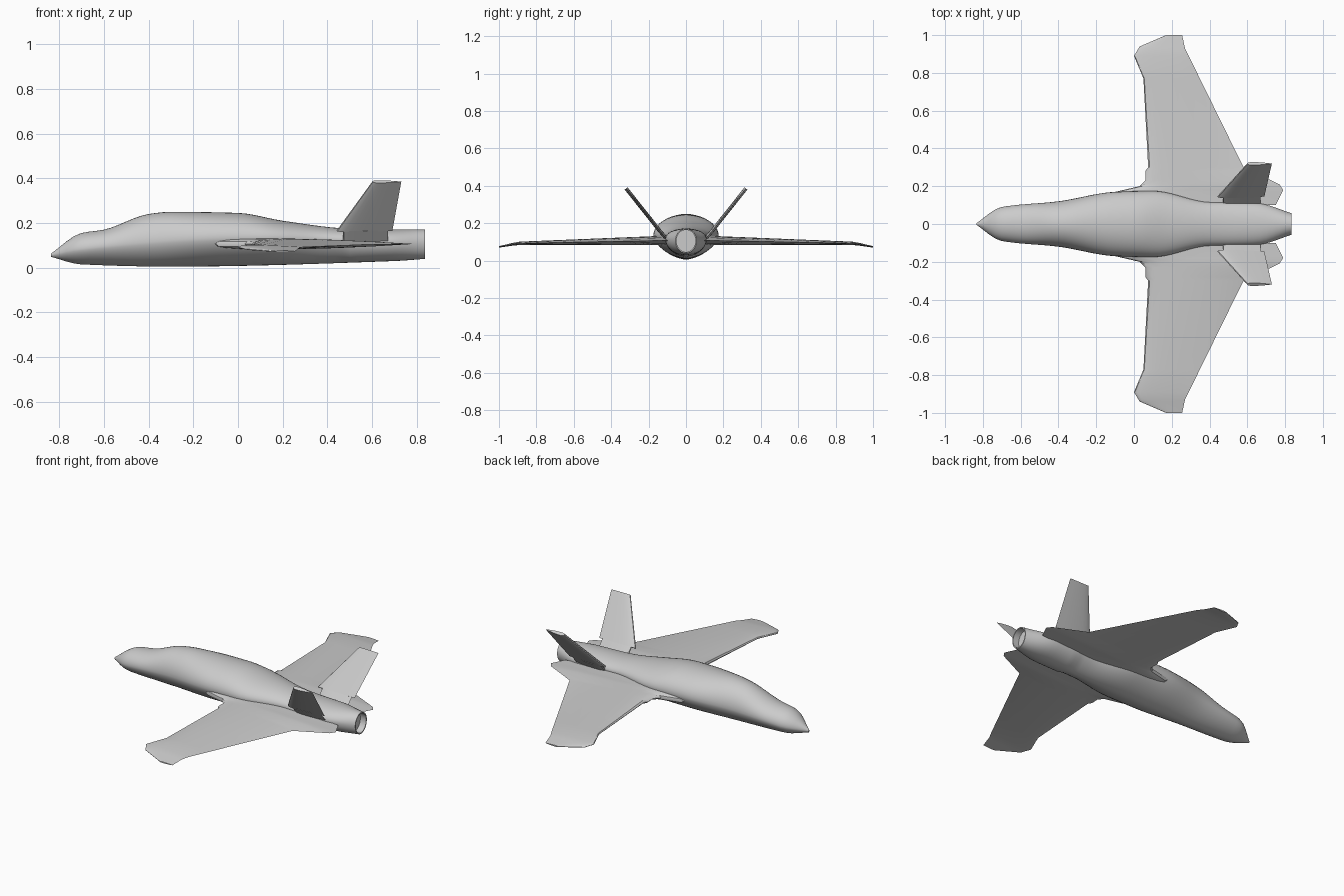
import bpy, bmesh, math
from mathutils import Vector

if "Cube" in bpy.data.objects:
    bpy.data.objects.remove(bpy.data.objects["Cube"], do_unlink=True)

grey = bpy.data.materials.new("airframe_grey")
grey.use_nodes = True
colour = (.6, .6, .6, 1)
grey.diffuse_color = colour
grey.node_tree.nodes["Principled BSDF"].inputs["Base Color"].default_value = colour


def loft(name, sections):
    """Skin a row of closed sections and cap both ends."""
    bm = bmesh.new()
    rings = [[bm.verts.new(point) for point in section] for section in sections]
    for ring, following in zip(rings, rings[1:]):
        for i in range(len(ring)):
            bm.faces.new((ring[i - 1], ring[i], following[i], following[i - 1]))
    for end in (rings[0], rings[-1]):
        bm.faces.new(end)
    bmesh.ops.recalc_face_normals(bm, faces=bm.faces)
    mesh = bpy.data.meshes.new(name)
    bm.to_mesh(mesh)
    bm.free()
    mesh.materials.append(grey)
    obj = bpy.data.objects.new(name, mesh)
    bpy.context.collection.objects.link(obj)
    bpy.ops.object.select_all(action='DESELECT')
    obj.select_set(True)
    bpy.context.view_layer.objects.active = obj
    bpy.ops.object.shade_smooth_by_angle(angle=math.radians(35))


def sample(keys, at, smooth):
    """Read a profile: straight between keys, or eased without overshoot."""
    slopes = [(b[1] - a[1]) / (b[0] - a[0]) for a, b in zip(keys, keys[1:])]
    tangents = [slopes[0]]
    for before, after in zip(slopes, slopes[1:]):
        same_way = before * after > 0
        tangents.append(2 * before * after / (before + after) if same_way else 0)
    tangents.append(slopes[-1])
    last = len(slopes) - 1
    i = next((i for i in range(last) if at <= keys[i + 1][0]), last)
    (start, low), (stop, high) = keys[i], keys[i + 1]
    span = stop - start
    t = (at - start) / span
    straight = low + (high - low) * t
    if not smooth:
        return straight
    enter = tangents[i] - slopes[i]
    leave = tangents[i + 1] - slopes[i]
    return straight + span * t * (1 - t) * (enter * (1 - t) - leave * t)


# Fuselage profiles along its length
nose, tail = -.835, .835
half_width = [(-.84, 0), (-.7, .09), (-.4, .12), (-.1, .17), (.1, .175),
              (.4, .115), (.65, .11), (.84, .055)]
top_line = [(-.84, .06), (-.7, .155), (-.6, .17), (-.4, .24), (-.3, .25),
            (0, .245), (.2, .21), (.5, .175), (.84, .17)]
belly_line = [(-.84, .05), (-.7, .015), (-.3, .005), (.7, .03), (.84, .04)]
chine_line = [(-.84, .055), (-.7, .085), (0, .135), (.3, .13), (.84, .107)]


def body_ring(x):
    """Round upper half over a fuller lower half that meets it at a chine."""
    width, top, belly, chine = (sample(profile, x, True) for profile in
                                (half_width, top_line, belly_line, chine_line))
    fullness = 1.2 if x < .5 else 1
    sides = 40
    ring = []
    for i in range(sides):
        angle = math.tau * i / sides
        across, up = math.cos(angle), math.sin(angle)
        if up < 0:
            across = math.copysign(abs(across) ** fullness, across)
            height = -(chine - belly) * abs(up) ** fullness
        else:
            height = (top - chine) * up
        ring.append(Vector((x, width * across, chine + height)))
    return ring


steps = 50
fuselage = [body_ring(nose + (tail - nose) * i / steps) for i in range(steps + 1)]

# Nozzle lip and recess at the tail
rim = fuselage[-1]
centre = sum(rim, Vector()) / len(rim)
lip = [point.lerp(centre, .1) for point in rim]
recess = [point - Vector((.04, 0, 0)) for point in lip]
loft("fuselage", fuselage + [lip, recess])


def airfoil(front, back, up, thickness):
    """Thin foil outline between two edge points, thickened along up."""
    front, back, up = Vector(front), Vector(back), Vector(up).normalized()
    upper, lower = [], []
    cuts = 8
    for i in range(1, cuts):
        along = (i / cuts) ** 2
        swell = math.sin(math.pi * math.sqrt(along)) ** .8
        middle = front.lerp(back, along)
        offset = up * thickness * swell / 2
        upper.append(middle + offset)
        lower.append(middle - offset)
    return [front] + upper + [back] + lower[::-1]


# Wing outline with the root strake, as edge positions over the half span
leading_edge = [(.1, -.12), (.17, -.1), (.2, .03), (.23, .06), (.28, .06),
                (.3, .075), (.77, .05), (.89, 0), (.94, .03), (1, .17)]
trailing_edge = [(.1, .75), (.18, .79), (.21, .77), (.3, .58), (.93, .27), (1, .255)]
spans = sorted({key[0] for key in leading_edge + trailing_edge})


def wing_section(span, sign):
    """Foil that thins towards a drooped tip."""
    droop = max(0, span - .9) / 6
    height = .11 - span / 50 - droop
    thickness = .055 - span / 24 - droop / 3
    front = sample(leading_edge, span, False)
    back = sample(trailing_edge, span, False)
    return airfoil((front, sign * span, height), (back, sign * span, height),
                   (0, 0, 1), thickness)


def fin_section(front, back, span, height, sign):
    """Foil lying across the outward cant of the tail fin."""
    return airfoil((front, sign * span, height), (back, sign * span, height),
                   (0, -.8 * sign, .6), .02)


for side, sign in (("left", 1), ("right", -1)):
    loft(side + "_wing", [wing_section(span, sign) for span in spans])
    # Canted fin, carried by a short root sunk into the fuselage
    loft(side + "_tail_fin", [fin_section(.44, .69, .145, .165, sign),
                              fin_section(.6, .73, .32, .385, sign)])
    loft(side + "_fin_root", [fin_section(.47, .67, .09, .1, sign),
                              fin_section(.47, .67, .15, .17, sign)])
